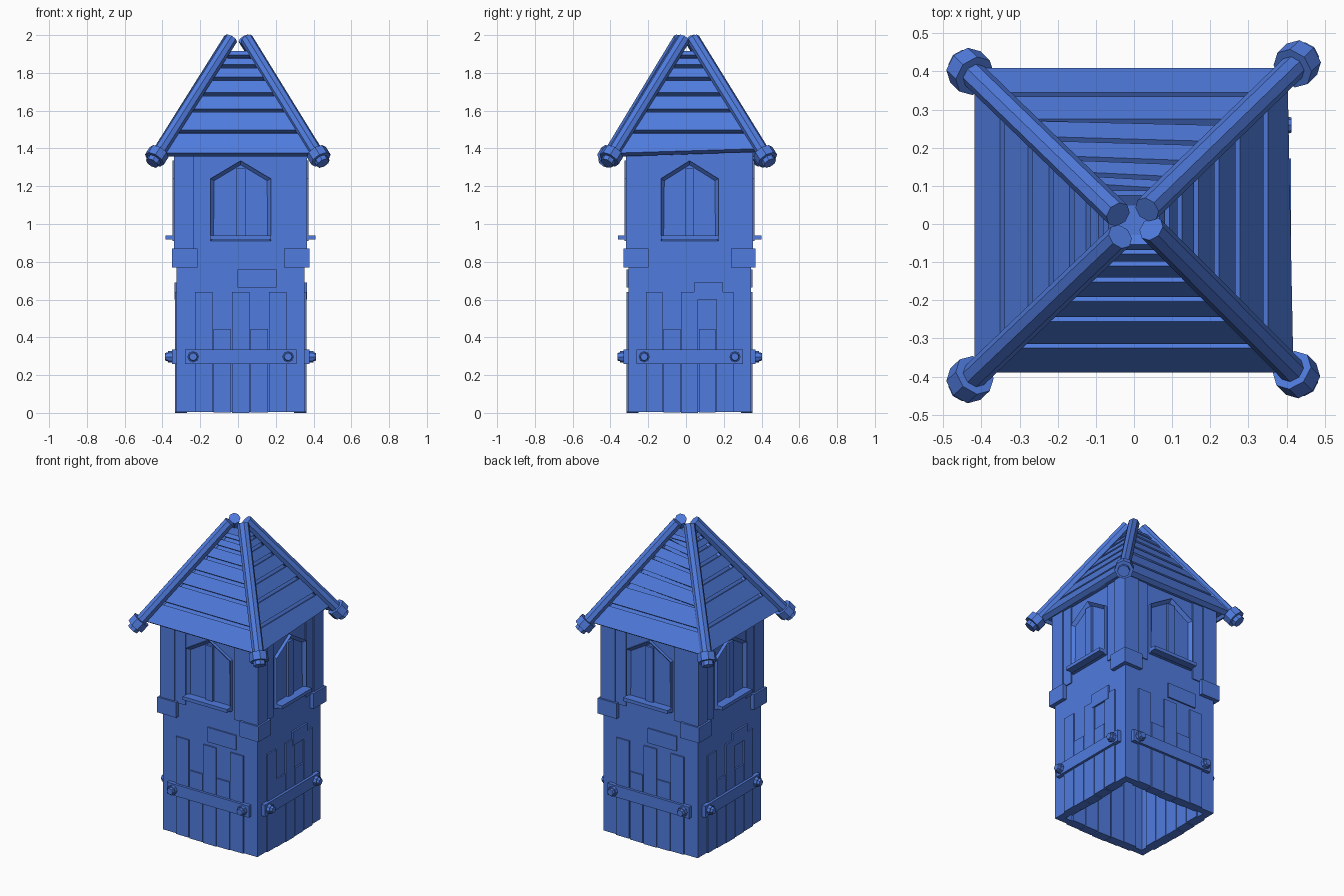
import bpy
import bmesh
from math import pi
from mathutils import Matrix, Vector

cube = bpy.data.objects.get("Cube")
if cube:
    bpy.data.objects.remove(cube, do_unlink=True)

blue = bpy.data.materials.new("tower_blue")
blue.use_nodes = True
colour = (0.08, 0.2, 0.73, 1)
blue.diffuse_color = colour
blue.node_tree.nodes["Principled BSDF"].inputs["Base Color"].default_value = colour

SIDES = ["front", "right", "back", "left"]
BODY = Matrix.Translation((0.014, 0.019, 0)) @ Matrix.Diagonal((1.03, 0.985, 1, 1))
ROOF = Matrix.Translation((0, 0.01, 0)) @ Matrix.Diagonal((1.02, 0.975, 1, 1))


def finish(name, bm, matrix=Matrix()):
    bm.transform(matrix)
    bmesh.ops.recalc_face_normals(bm, faces=bm.faces)
    mesh = bpy.data.meshes.new(name)
    bm.to_mesh(mesh)
    bm.free()
    mesh.materials.append(blue)
    obj = bpy.data.objects.new(name, mesh)
    bpy.context.collection.objects.link(obj)


def box(bm, x0, x1, y0, y1, z0, z1):
    size = Matrix.Diagonal((x1 - x0, y1 - y0, z1 - z0, 1))
    centre = Matrix.Translation(((x0 + x1) / 2, (y0 + y1) / 2, (z0 + z1) / 2))
    bmesh.ops.create_cube(bm, size=1, matrix=centre @ size)


def loft(bm, lower, upper):
    """Closed solid between two matching rings of points."""
    a = [bm.verts.new(p) for p in lower]
    b = [bm.verts.new(p) for p in upper]
    bm.faces.new(a)
    bm.faces.new(b)
    for i in range(len(a)):
        j = (i + 1) % len(a)
        bm.faces.new((a[i], a[j], b[j], b[i]))


def rod(bm, start, end, radius, radius_end=None):
    start, end = Vector(start), Vector(end)
    axis = end - start
    turn = axis.to_track_quat("Z", "Y").to_matrix().to_4x4()
    bmesh.ops.create_cone(bm, cap_ends=True, segments=8, radius1=radius,
                          radius2=radius_end or radius, depth=axis.length,
                          matrix=Matrix.Translation((start + end) / 2) @ turn)


def square(half, z):
    return [(-half, -half, z), (half, -half, z), (half, half, z), (-half, half, z)]


def window(bm):
    # Pointed frame with a recessed panel and a raised middle plank
    outline = [(-0.155, 0.91), (0.155, 0.91), (0.155, 1.24), (0, 1.335), (-0.155, 1.24)]
    loft(bm, [(x, -0.32, z) for x, z in outline], [(x, -0.35, z) for x, z in outline])
    bmesh.ops.recalc_face_normals(bm, faces=bm.faces)
    front = min(bm.faces, key=lambda f: f.calc_center_median().y)
    bmesh.ops.inset_region(bm, faces=[front], thickness=0.022)
    bmesh.ops.translate(bm, verts=front.verts, vec=(0, 0.02, 0))
    box(bm, -0.025, 0.025, -0.344, -0.32, 0.93, 1.295)


for k, side in enumerate(SIDES):
    place = BODY @ Matrix.Rotation(k * pi / 2, 4, "Z")

    # Wall of the hollow shell, open at the bottom
    bm = bmesh.new()
    box(bm, -0.329, 0.329, -0.329, -0.285, 0.006, 1.38)
    finish(side + "_wall", bm, place)

    # Lower planks, alternating long and short, showing on both wall faces
    bm = bmesh.new()
    for i in range(-2, 3):
        top = 0.64 if i % 2 == 0 else 0.445
        x = i * 0.095
        box(bm, x - 0.045, x + 0.045, -0.338, -0.275, 0.003 * abs(i), top)
    finish(side + "_lower_planks", bm, place)

    # Loose brick in the wall
    bm = bmesh.new()
    if k % 2 == 0:
        box(bm, -0.015, 0.185, -0.338, -0.31, 0.665, 0.76)
    else:
        box(bm, 0.025, 0.18, -0.34, -0.31, 0.6, 0.69)
    finish(side + "_wall_brick", bm, place)

    # Strap and its two bolts
    bm = bmesh.new()
    box(bm, -0.286, 0.286, -0.354, -0.32, 0.26, 0.335)
    finish(side + "_strap", bm, place)
    bm = bmesh.new()
    for x in (-0.244, 0.244):
        rod(bm, (x, -0.35, 0.297), (x, -0.374, 0.297), 0.03)
        rod(bm, (x, -0.37, 0.297), (x, -0.388, 0.297), 0.025, 0.02)
    finish(side + "_strap_bolts", bm, place)

    # Window, sill and the planks beside it
    bm = bmesh.new()
    window(bm)
    finish(side + "_window", bm, place)
    bm = bmesh.new()
    box(bm, -0.155, 0.155, -0.386, -0.32, 0.918, 0.94)
    finish(side + "_window_sill", bm, place)
    bm = bmesh.new()
    for x in (-0.205, 0.205):
        box(bm, x - 0.036, x + 0.036, -0.336, -0.31, 0.86, 1.38)
    finish(side + "_upper_planks", bm, place)

    # Upper corner post standing on a stone block
    bm = bmesh.new()
    box(bm, 0.242, 0.342, -0.342, -0.242, 0.86, 1.38)
    finish(side + "_corner_post", bm, place)
    bm = bmesh.new()
    box(bm, 0.222, 0.354, -0.354, -0.222, 0.77, 0.87)
    finish(side + "_corner_block", bm, place)


# Roof core under the boards
def slope(z):
    return 0.41 - 0.635 * (z - 1.375)


bm = bmesh.new()
loft(bm, square(slope(1.375) - 0.036, 1.375), square(slope(1.9) - 0.036, 1.9))
finish("roof_core", bm, ROOF)

# Spaced roof boards with square-cut ends; some lie at a slant
DROP, INSET = 0.018, 0.028
edges = [1.375, 1.497, 1.61, 1.695, 1.777, 1.845, 1.895, 1.935]
for k, side in enumerate(SIDES):
    bm = bmesh.new()
    for i, (z0, z1) in enumerate(zip(edges, edges[1:])):
        rings = []
        for s in (-1, 1):
            low, high = z0, z1 - 0.018
            if side == "right" and i == 0:
                low += 0.012 * (s + 1)
            if side == "back" and 1 < i < 6:
                low -= 0.01 * s
                high -= 0.01 * s
            d0, d1 = slope(low), slope(high)
            rings.append([(s * d0, -d0, low), (s * d1, -d1, high),
                          (s * (d1 - INSET), INSET - d1, high - DROP),
                          (s * (d0 - INSET), INSET - d0, low - DROP)])
        loft(bm, *rings)
    finish(side + "_roof_boards", bm, ROOF @ Matrix.Rotation(k * pi / 2, 4, "Z"))

# Ridge poles with a collar and nut at each lower end
poles = {
    "front_right": ((-0.432, -0.41), (-0.036, -0.033)),
    "front_left": ((0.428, -0.397), (0.045, -0.012)),
    "back_left": ((0.43, 0.422), (0.034, 0.038)),
    "back_right": ((-0.432, 0.402), (-0.042, 0.025)),
}
for name, (low, high) in poles.items():
    foot = Vector((*low, 1.358))
    tip = Vector((*high, 1.98))
    d = (tip - foot).normalized()
    bm = bmesh.new()
    rod(bm, foot, tip, 0.035)
    finish(name + "_ridge_pole", bm)
    bm = bmesh.new()
    rod(bm, foot - d * 0.022, foot + d * 0.03, 0.057)
    rod(bm, foot - d * 0.048, foot - d * 0.02, 0.037)
    finish(name + "_pole_collar", bm)
